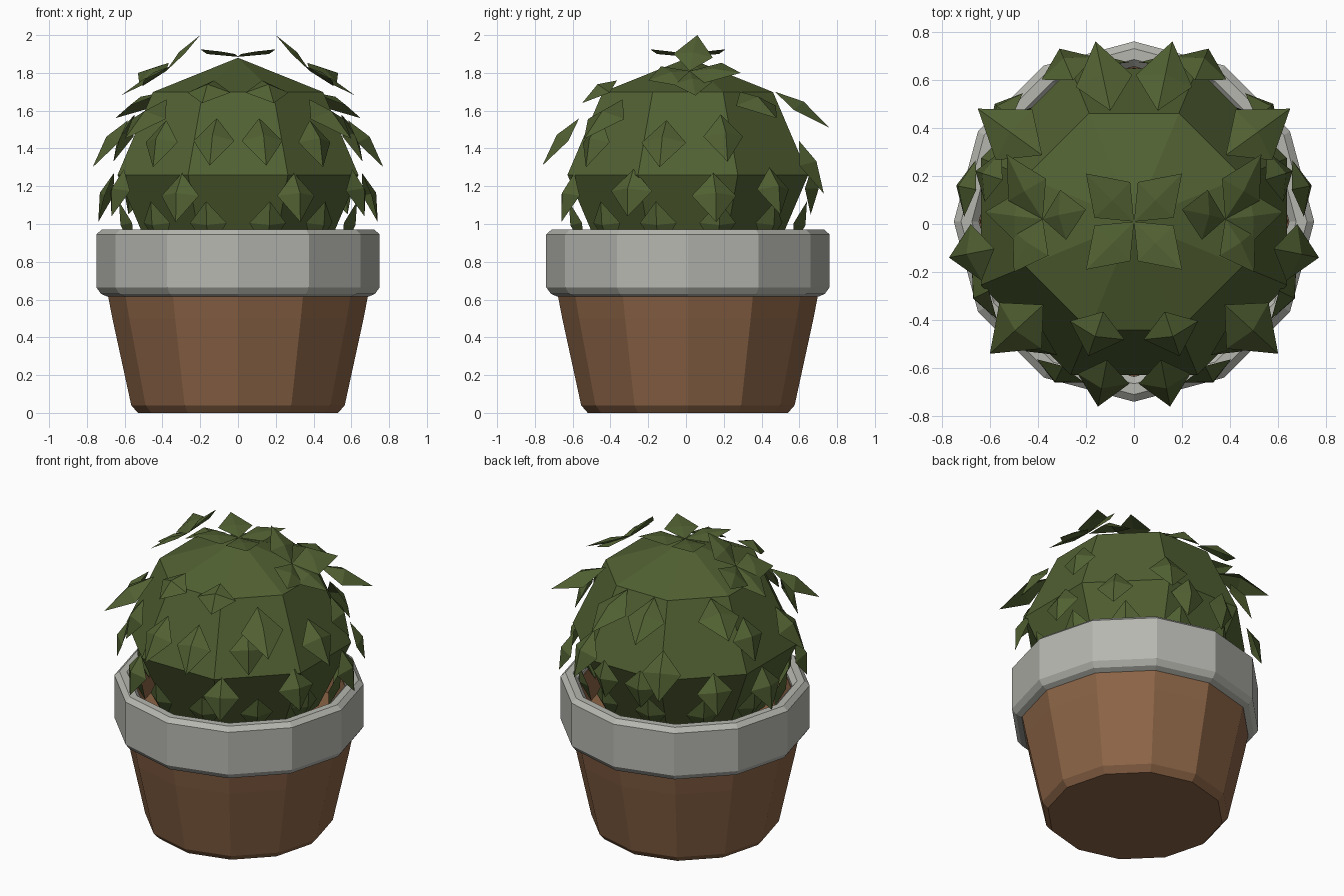
import bpy, bmesh, math
from mathutils import Vector

if "Cube" in bpy.data.objects:
    bpy.data.objects.remove(bpy.data.objects["Cube"])


def material(name, rgb):
    m = bpy.data.materials.new(name)
    m.diffuse_color = (*rgb, 1)
    m.use_nodes = True
    m.node_tree.nodes["Principled BSDF"].inputs["Base Color"].default_value = m.diffuse_color
    return m


GREEN = material("leaf green", (0.082, 0.118, 0.032))
BROWN = material("terracotta brown", (0.26, 0.128, 0.062))
GREY = material("rim grey", (0.47, 0.47, 0.435))
CY = 0.01  # centre of the planter along y


def finish(name, bm, mat):
    me = bpy.data.meshes.new(name)
    bm.to_mesh(me)
    bm.free()
    me.materials.append(mat)
    ob = bpy.data.objects.new(name, me)
    bpy.context.collection.objects.link(ob)
    return ob


def lathe(name, profile, n, mat, turn=0.0, closed=False):
    """Revolve (radius, z) points into n flat sides."""
    bm = bmesh.new()
    rings = []
    for r, z in profile:
        rings.append([bm.verts.new((r * math.cos(turn + math.tau * i / n),
                                    CY + r * math.sin(turn + math.tau * i / n), z))
                      for i in range(n)])
    pairs = list(zip(rings, rings[1:]))
    if closed:
        pairs.append((rings[-1], rings[0]))
    else:
        bm.faces.new(rings[0])
        bm.faces.new(rings[-1])
    for a, b in pairs:
        for i in range(n):
            j = (i + 1) % n
            bm.faces.new((a[i], a[j], b[j], b[i]))
    bmesh.ops.recalc_face_normals(bm, faces=bm.faces)
    return finish(name, bm, mat)


# Pot with hollow top
lathe("pot", [(0.53, 0), (0.565, 0.04), (0.665, 0.5), (0.69, 0.63), (0.69, 0.92),
              (0.64, 0.92), (0.62, 0.72)], 12, BROWN)

# Thick bevelled rim
lathe("rim", [(0.69, 0.615), (0.725, 0.63), (0.75, 0.665), (0.75, 0.945), (0.72, 0.972),
              (0.675, 0.972), (0.645, 0.94), (0.645, 0.90)], 12, GREY, closed=True)

# Bush core: eight-sided squashed ball
bm = bmesh.new()
bmesh.ops.create_uvsphere(bm, u_segments=8, v_segments=4, radius=1)
for v in bm.verts:
    x, y, z = v.co
    c, s = math.cos(math.pi / 8), math.sin(math.pi / 8)
    if abs(math.atan2(y, x) / (math.pi / 4) % 1) > 0.4 and abs(math.atan2(y, x) / (math.pi / 4) % 1) < 0.6:
        c, s = 1, 0
    v.co = (0.69 * (c * x - s * y), CY + 0.69 * (s * x + c * y), 1.26 + 0.62 * z)
finish("bush_core", bm, GREEN)


def surface(az, z):
    """Point on the bush core at an azimuth and height."""
    r = 0.67 * math.sqrt(max(0.0, 1 - ((z - 1.26) / 0.62) ** 2))
    return Vector((r * math.cos(az), CY + r * math.sin(az), z))


def add_leaf(bm, base, tip, width, fold=0.04):
    """Kite leaf folded along its central ridge."""
    base, tip = Vector(base), Vector(tip)
    along = tip - base
    mid = base + along * 0.45
    out = mid - Vector((0, CY, 1.26))
    side = along.cross(out).normalized()
    up = side.cross(along).normalized()
    if up.dot(out) < 0:
        up = -up
    b, t = bm.verts.new(base), bm.verts.new(tip)
    m = bm.verts.new(mid + up * fold)
    l = bm.verts.new(mid + side * width / 2 - up * fold * 0.3)
    r = bm.verts.new(mid - side * width / 2 - up * fold * 0.3)
    for f in ((b, m, l), (l, m, t), (b, r, m), (m, r, t)):
        face = bm.faces.new(f)
        face.normal_update()
        if face.normal.dot(up) < 0:
            face.normal_flip()


# Crown star of four leaves
bm = bmesh.new()
for sx in (-1, 1):
    for sy in (-1, 1):
        add_leaf(bm, (0, CY, 1.885), (0.2 * sx, CY + 0.2 * sy, 1.925), 0.21, 0.01)
finish("crown_leaves", bm, GREEN)

# Tilted star on each shoulder
bm = bmesh.new()
for s in (-1, 1):
    for x, y, z in ((0.2, 0.06, 2.0), (0.53, 0.29, 1.80), (0.62, 0.05, 1.68), (0.5, -0.2, 1.76)):
        add_leaf(bm, (0.38 * s, 0.02, 1.81), (x * s, y, z), 0.21, 0.02)
finish("shoulder_leaves", bm, GREEN)

# Hanging leaves, mirrored left and right: tip x, y, z, base height, width
HANGING = [
    (0.16, 0.76, 1.51, 1.70, 0.24), (0.31, 0.73, 1.16, 1.44, 0.24),
    (0.65, 0.48, 1.56, 1.70, 0.26), (0.74, 0.16, 1.01, 1.27, 0.24),
    (0.77, -0.14, 1.30, 1.55, 0.24), (0.67, -0.31, 1.04, 1.29, 0.24),
    (0.60, -0.54, 1.45, 1.66, 0.26), (0.33, -0.66, 1.01, 1.27, 0.22),
    (0.15, -0.76, 1.31, 1.56, 0.22), (0.19, -0.55, 1.64, 1.76, 0.24),
    (0.58, 0.50, 1.05, 1.30, 0.22), (0.66, 0.22, 1.33, 1.58, 0.22),
    (0.45, -0.53, 1.30, 1.55, 0.22), (0.13, 0.66, 1.05, 1.30, 0.22),
]
bm = bmesh.new()
for x, y, z, zb, w in HANGING:
    for s in (-1, 1):
        az = math.atan2(y - CY, x * s)
        add_leaf(bm, surface(az, zb), (x * s, y, z), w)
finish("hanging_leaves", bm, GREEN)

# Lower skirt of leaves dipping into the pot
bm = bmesh.new()
for i in range(12):
    az = math.tau * (i + 0.5) / 12
    tip = (0.57 * math.cos(az), CY + 0.57 * math.sin(az), 0.86)
    add_leaf(bm, surface(az, 1.12), tip, 0.2, 0.03)
finish("lower_leaves", bm, GREEN)
